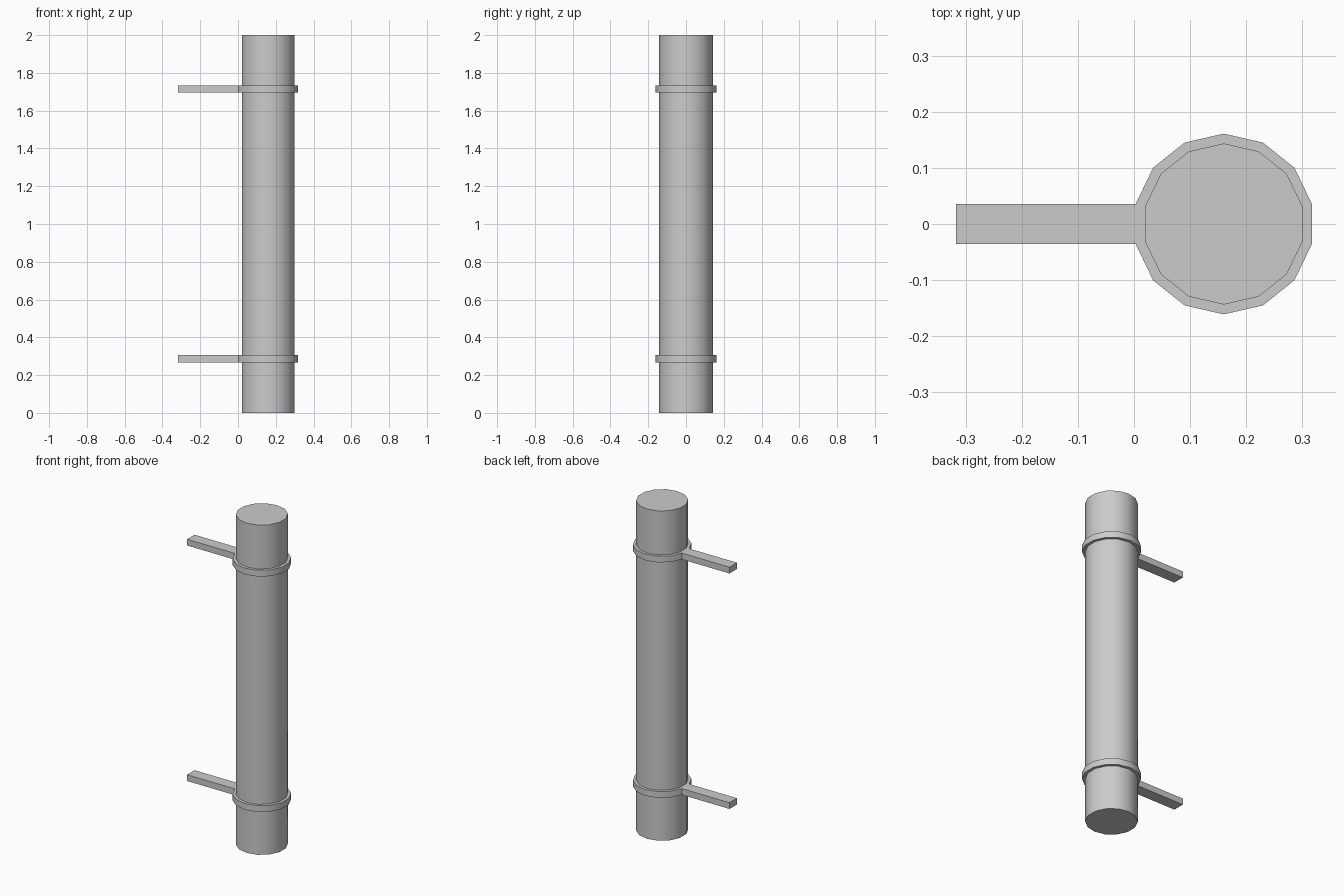
import bpy, bmesh, math
from mathutils import Matrix, Vector

if "Cube" in bpy.data.objects:
    bpy.data.objects.remove(bpy.data.objects["Cube"])

SIDES = 14
CX = 0.16  # pipe axis


def prism(name, radius, z0, z1, arm_to=None):
    bm = bmesh.new()
    bmesh.ops.create_cone(bm, cap_ends=True, segments=SIDES,
                          radius1=radius, radius2=radius, depth=z1 - z0)
    # Turn so a vertex points along y and a flat side faces -x
    bm.verts.ensure_lookup_table()
    v = bm.verts[0].co
    turn = math.pi / 2 - math.atan2(v.y, v.x)
    bm.transform(Matrix.Translation((CX, 0, (z0 + z1) / 2)) @ Matrix.Rotation(turn, 4, 'Z'))
    bm.normal_update()
    if arm_to is not None:
        # Pull the -x side out into a straight mounting arm
        side = min(bm.faces, key=lambda f: f.normal.x)
        new = bmesh.ops.extrude_discrete_faces(bm, faces=[side])["faces"][0]
        for vert in new.verts:
            vert.co.x = arm_to
    bmesh.ops.recalc_face_normals(bm, faces=bm.faces)
    me = bpy.data.meshes.new(name)
    bm.to_mesh(me)
    bm.free()
    ob = bpy.data.objects.new(name, me)
    bpy.context.collection.objects.link(ob)
    bpy.ops.object.select_all(action='DESELECT')
    ob.select_set(True)
    bpy.context.view_layer.objects.active = ob
    bpy.ops.object.shade_smooth_by_angle(angle=math.radians(30))
    return ob


# Main pipe
prism("pipe", 0.1435, 0, 2)

# Clamp rings with wall arms
for name, z in (("lower_bracket", 0.287), ("upper_bracket", 1.715)):
    prism(name, 0.161, z - 0.019, z + 0.019, arm_to=-0.317)
